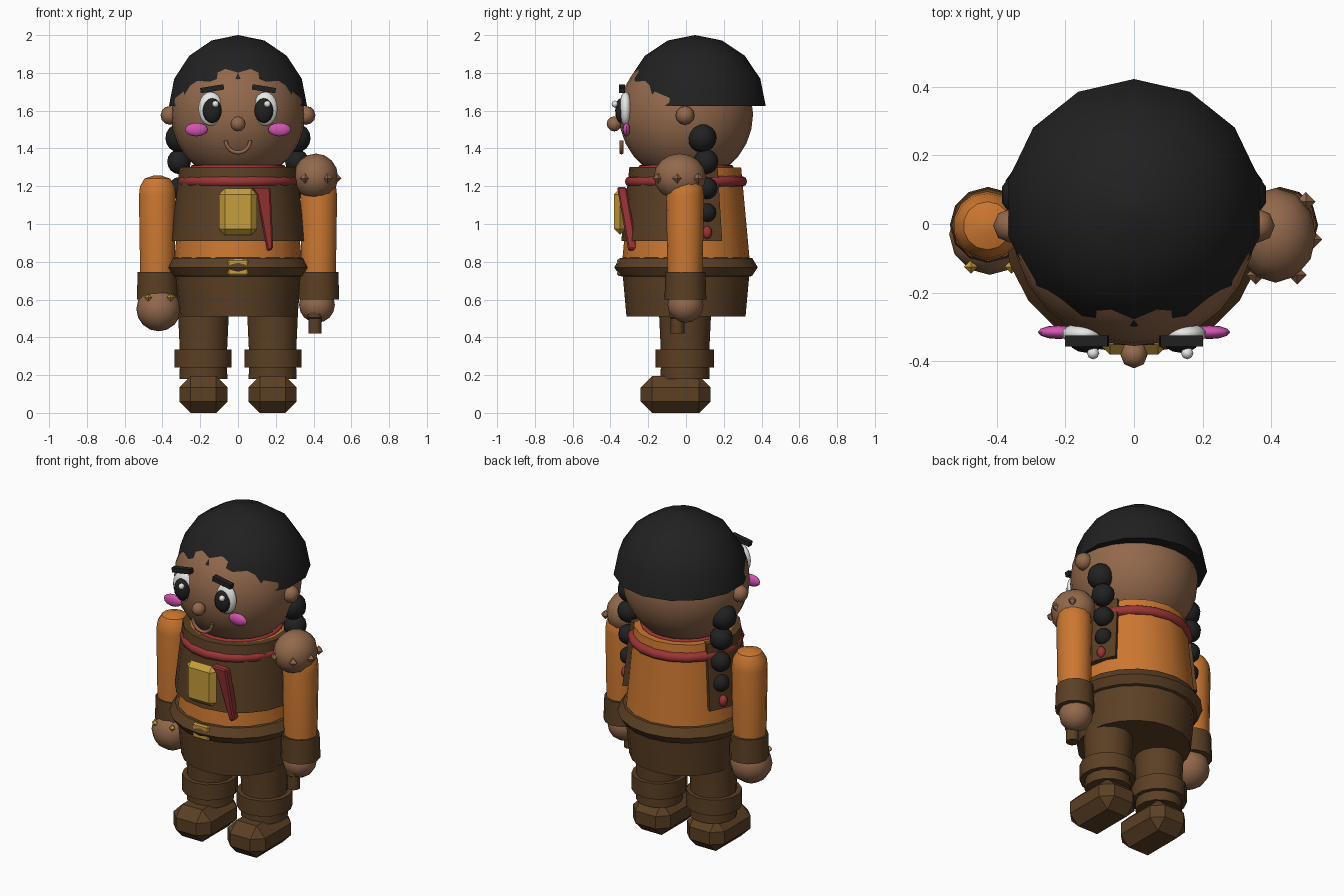
import bpy, bmesh, math
from mathutils import Matrix, Vector

if "Cube" in bpy.data.objects:
    bpy.data.objects.remove(bpy.data.objects["Cube"])


def mat(name, r, g, b):
    m = bpy.data.materials.new(name)
    m.diffuse_color = (r, g, b, 1)
    m.use_nodes = True
    m.node_tree.nodes["Principled BSDF"].inputs["Base Color"].default_value = m.diffuse_color
    return m


SKIN = mat("skin", .29, .14, .072)
ORANGE = mat("orange cloth", .60, .185, .03)
BROWN = mat("brown leather", .105, .050, .018)
BLACK = mat("black hair", .015, .015, .016)
RED = mat("red", .33, .035, .035)
GOLD = mat("gold", .56, .34, .045)
WHITE = mat("white", .85, .85, .83)
PINK = mat("pink", .65, .09, .44)


def finish(name, bm, material, angle=40):
    bmesh.ops.recalc_face_normals(bm, faces=bm.faces)
    me = bpy.data.meshes.new(name)
    bm.to_mesh(me)
    bm.free()
    me.materials.append(material)
    if angle:
        me.polygons.foreach_set("use_smooth", [True] * len(me.polygons))
        me.set_sharp_from_angle(angle=math.radians(angle))
    ob = bpy.data.objects.new(name, me)
    bpy.context.collection.objects.link(ob)
    return ob


def ball(name, c, r, material, seg=12, rings=8, angle=50):
    r = (r, r, r) if isinstance(r, (int, float)) else r
    bm = bmesh.new()
    bmesh.ops.create_uvsphere(bm, u_segments=seg, v_segments=rings, radius=1)
    bm.transform(Matrix.Translation(c) @ Matrix.Diagonal((*r, 1)))
    return finish(name, bm, material, angle)


def box(name, c, size, material, bevel=0, tilt=0):
    bm = bmesh.new()
    bmesh.ops.create_cube(bm, size=1)
    bm.transform(Matrix.Diagonal((*size, 1)))
    if bevel:
        bmesh.ops.bevel(bm, geom=bm.edges[:], offset=bevel, segments=1, affect='EDGES')
    bm.transform(Matrix.Translation(c) @ Matrix.Rotation(tilt, 4, 'Y'))
    return finish(name, bm, material, 0)


def lathe(name, profile, c, material, seg=16, closed=False, half_arc=None, ys=1.0, angle=40):
    """Spin (radius, z) points; half_arc limits the sweep either side of the front."""
    bm = bmesh.new()
    n = seg + 1 if half_arc else seg
    rows = []
    for i in range(n):
        a = -half_arc + 2 * half_arc * i / seg if half_arc else 2 * math.pi * i / seg
        rows.append([bm.verts.new((c[0] + r * math.sin(a), c[1] - ys * r * math.cos(a), z))
                     for r, z in profile])
    m = len(profile)
    for i in range(n - 1 if half_arc else n):
        p, q = rows[i], rows[(i + 1) % n]
        for j in range(m if closed else m - 1):
            k = (j + 1) % m
            bm.faces.new((p[j], q[j], q[k], p[k]))
    if half_arc:
        bm.faces.new(rows[0])
        bm.faces.new(rows[-1])
    elif not closed:
        bm.faces.new([row[0] for row in rows])
        bm.faces.new([row[-1] for row in rows])
    return finish(name, bm, material, angle)


def ring(name, R, r, z, material, seg=24):
    prof = [(R + r * math.cos(k * math.pi / 4), z + r * math.sin(k * math.pi / 4)) for k in range(8)]
    return lathe(name, prof, (0, 0), material, seg, closed=True, angle=60)


# Head, nose, and hair cap whose fringe is where the head pokes through
ball("head", (0, 0, 1.58), .355, SKIN, 24, 14)
ball("nose", (0, -.38, 1.53), .04, SKIN, 8, 6)
cap = [(.375 * math.cos(k * math.pi / 8), 1.625 + .375 * math.sin(k * math.pi / 8)) for k in range(4)]
lathe("hair_cap", cap + [(.002, 2.0)], (0, .047), BLACK, 14)

# Smile: half a thin torus
bm = bmesh.new()
loops = []
for i in range(13):
    a = math.pi + math.pi * i / 12
    loop = []
    for k in range(6):
        t = k * math.pi / 3
        rr = .065 + .01 * math.cos(t)
        loop.append(bm.verts.new((rr * math.cos(a), -.342 + .012 * math.sin(t), 1.443 + rr * math.sin(a))))
    loops.append(loop)
for p, q in zip(loops, loops[1:]):
    for k in range(6):
        bm.faces.new((p[k], p[(k + 1) % 6], q[(k + 1) % 6], q[k]))
bm.faces.new(loops[0])
bm.faces.new(loops[-1])
finish("smile", bm, SKIN, 70)

# Torso, neck trim, vest, belt and skirt
lathe("torso", [(.338, .80), (.292, 1.3)], (0, 0), ORANGE, 16)
lathe("vest", [(.357, .91), (.312, 1.302), (.27, 1.302), (.31, .91)], (0, 0), BROWN, 12,
      closed=True, half_arc=math.radians(124), ys=.96)
ring("necklace", .295, .029, 1.225, RED, 20)
ring("neck_trim", .24, .012, 1.3, RED, 20)
lathe("belt", [(.33, .72), (.35, .725), (.38, .77), (.35, .82), (.33, .822)], (0, 0), BROWN, 20)
lathe("skirt", [(.315, .51), (.335, .73)], (0, 0), BROWN, 20)
box("buckle", (0, -.345, .771), (.11, .04, .09), GOLD, .008)
box("chest_plate", (0, -.35, 1.065), (.2, .06, .245), GOLD, .03)

# Red feather-shaped strap leaning back towards its lower end
bm = bmesh.new()
outline = [(.07, 1.195), (.172, 1.195), (.187, .87), (.155, .855), (.1, 1.15)]
f = bm.faces.new([bm.verts.new((x, -.365 + .06 * (1.195 - z) / .34, z)) for x, z in outline])
ext = bmesh.ops.extrude_face_region(bm, geom=[f])
bmesh.ops.translate(bm, vec=Vector((0, .05, 0)),
                    verts=[v for v in ext["geom"] if isinstance(v, bmesh.types.BMVert)])
bmesh.ops.recalc_face_normals(bm, faces=bm.faces)
bmesh.ops.bevel(bm, geom=bm.edges[:], offset=.008, segments=1, affect='EDGES')
finish("strap", bm, RED, 0)

for s, side in ((-1, "left"), (1, "right")):
    # Face details
    ball(side + "_ear", (s * .36, -.005, 1.575), .05, SKIN, 8, 6)
    ball(side + "_eye", (s * .145, -.32, 1.61), (.066, .034, .09), WHITE, 14, 10)
    ball(side + "_pupil", (s * .137, -.345, 1.6), (.05, .03, .066), BLACK, 12, 8)
    ball(side + "_glint", (s * .137 + .018, -.376, 1.635), .018, WHITE, 8, 6)
    box(side + "_brow", (s * .137, -.34, 1.716), (.125, .032, .028), BLACK, 0, s * .16)
    ball(side + "_cheek", (s * .22, -.315, 1.5), (.06, .02, .036), PINK, 12, 8)

    # Braid with a red tie
    for y, z, r in ((.085, 1.455, .076), (.105, 1.33, .066), (.11, 1.19, .058), (.11, 1.06, .05)):
        ball(side + "_braid", (s * .312, y, z), r, BLACK, 10, 8)
    ball(side + "_braid_tie", (s * .33, .112, .955), (.026, .026, .035), RED, 8, 6)

    # Arm with rounded shoulder, and cuff
    lathe(side + "_arm", [(.093, .7), (.1, 1.15), (.094, 1.2), (.07, 1.24), (.02, 1.257)],
          (s * .427, -.005), ORANGE, 14)
    lathe(side + "_cuff", [(.111, .6), (.106, .745)], (s * .425, -.003), BROWN, 12)

    # Leg, boot cuff and bevelled boot
    lathe(side + "_leg", [(.13, .18), (.127, .3), (.138, .53)], (s * .183, -.005), BROWN, 14)
    lathe(side + "_boot_cuff", [(.155, .24), (.155, .335)], (s * .185, -.007), BROWN, 14)
    box(side + "_boot", (s * .183, -.055, .0975), (.255, .37, .195), BROWN, .06)

# Big left fist with gold studs
ball("left_fist", (-.42, -.03, .55), .118, SKIN, 12, 8)
for x in (-.475, -.357):
    ball("fist_stud", (x, -.125, .61), .02, GOLD, 4, 2, 0)

# Right hand gripping a short handle
ball("right_hand", (.418, -.003, .572), .095, SKIN, 12, 8)
lathe("handle", [(.036, .42), (.036, .5), (.042, .505), (.042, .56)], (.408, -.045), BROWN, 10)

# Ball on the right shoulder with small knobs
ball("shoulder_ball", (.412, -.033, 1.25), (.118, .138, .123), SKIN, 12, 8)
for p in ((.475, -.148, 1.242), (.355, -.148, 1.242), (.52, -.045, 1.242), (.5, .065, 1.242)):
    ball("shoulder_knob", p, .028, SKIN, 4, 2, 0)
